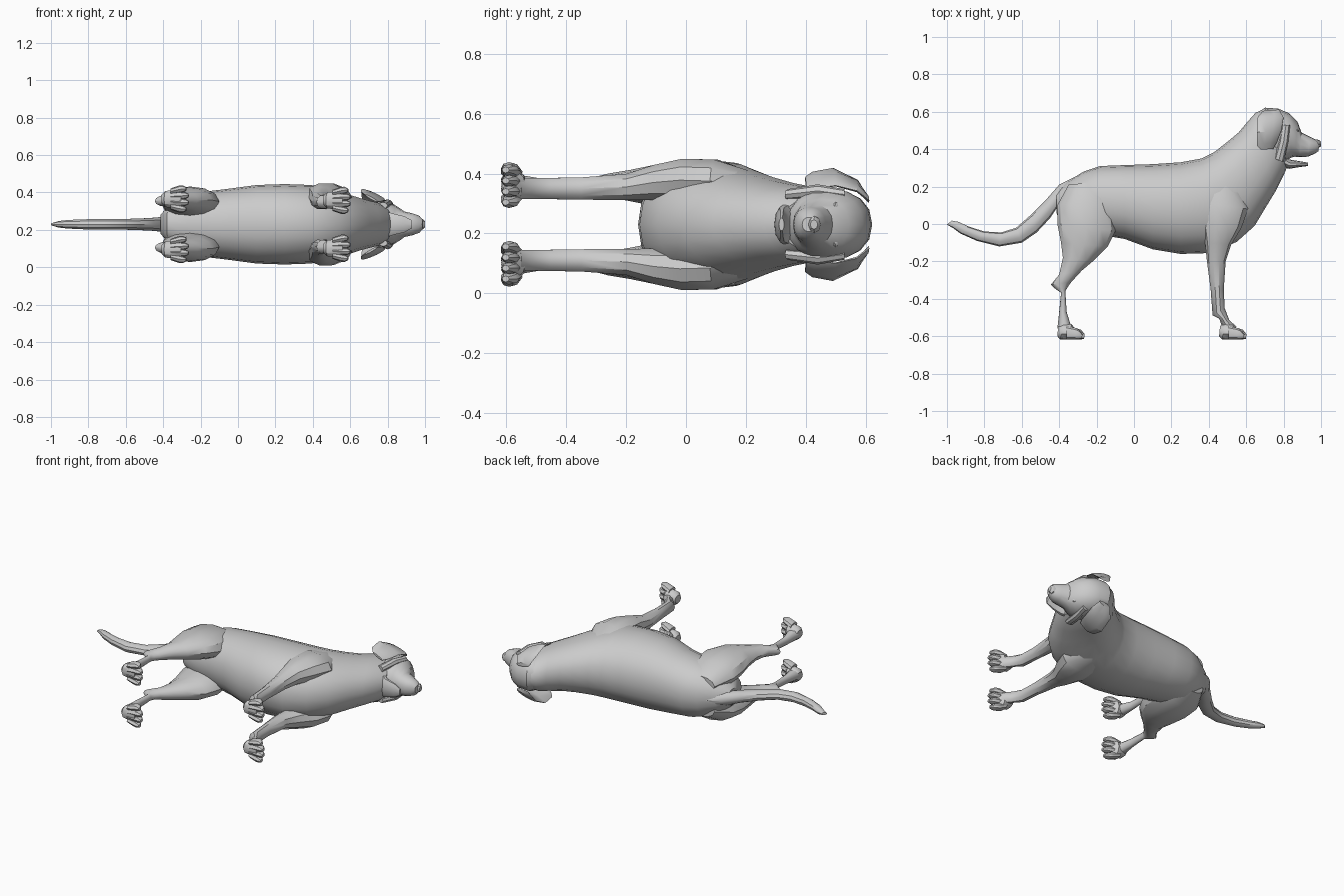
import bpy, bmesh, math

MID = 0.23  # height of the animal's plane of symmetry (it lies on its side)

grey = bpy.data.materials.new("plain_grey")
grey.diffuse_color = (0.6, 0.6, 0.6, 1)


def loft(name, sections, n=14, side=1, power=1.0, angle=35):
    """Skin rings; each is (x1, y1, x2, y2, half_width, offset=0, tilt=0)."""
    bm = bmesh.new()
    rings = []
    for s in sections:
        x1, y1, x2, y2, hw, off, tilt = tuple(s) + (0,) * (7 - len(s))
        ring = []
        for i in range(n):
            a = 2 * math.pi * i / n
            c, d = math.cos(a), math.sin(a)
            c = math.copysign(abs(c) ** power, c)
            d = math.copysign(abs(d) ** power, d)
            w = off + hw * d + tilt * c
            ring.append(bm.verts.new(((x1 + x2) / 2 + c * (x1 - x2) / 2,
                                      (y1 + y2) / 2 + c * (y1 - y2) / 2,
                                      MID + side * w)))
        rings.append(ring)
    for p, q in zip(rings, rings[1:]):
        for i in range(n):
            j = (i + 1) % n
            bm.faces.new((p[i], p[j], q[j], q[i]))
    bm.faces.new(rings[0])
    bm.faces.new(rings[-1])
    bmesh.ops.recalc_face_normals(bm, faces=bm.faces)
    me = bpy.data.meshes.new(name)
    bm.to_mesh(me)
    bm.free()
    me.materials.append(grey)
    ob = bpy.data.objects.new(name, me)
    bpy.context.collection.objects.link(ob)
    bpy.ops.object.select_all(action='DESELECT')
    ob.select_set(True)
    bpy.context.view_layer.objects.active = ob
    bpy.ops.object.shade_smooth_by_angle(angle=math.radians(angle))
    return ob


# Torso and neck, rump to throat
loft("torso", [
    (-0.415, 0.17, -0.415, 0.06, 0.05),
    (-0.36, 0.225, -0.38, -0.02, 0.10),
    (-0.27, 0.28, -0.27, -0.05, 0.155),
    (-0.18, 0.31, -0.17, -0.06, 0.175),
    (-0.05, 0.315, -0.05, -0.08, 0.19),
    (0.10, 0.32, 0.10, -0.135, 0.21),
    (0.25, 0.33, 0.25, -0.16, 0.215),
    (0.36, 0.35, 0.42, -0.155, 0.21),
    (0.43, 0.385, 0.55, -0.095, 0.19),
    (0.50, 0.44, 0.645, -0.01, 0.165),
    (0.56, 0.49, 0.705, 0.09, 0.145),
    (0.61, 0.55, 0.76, 0.18, 0.13),
    (0.65, 0.595, 0.80, 0.26, 0.12),
    (0.69, 0.612, 0.825, 0.32, 0.10)], n=20, power=0.92)

# Tail
loft("tail", [
    (-0.30, 0.26, -0.36, 0.08, 0.05),
    (-0.40, 0.21, -0.41, 0.09, 0.042),
    (-0.47, 0.13, -0.45, 0.03, 0.036),
    (-0.55, 0.05, -0.52, -0.045, 0.032),
    (-0.63, -0.02, -0.60, -0.10, 0.03),
    (-0.71, -0.045, -0.72, -0.12, 0.03),
    (-0.80, -0.04, -0.84, -0.09, 0.028),
    (-0.88, -0.015, -0.93, -0.05, 0.024),
    (-0.94, 0.012, -0.97, -0.02, 0.018),
    (-0.975, 0.018, -1.0, -0.004, 0.008)], n=10)

# Skull and muzzle
loft("head", [
    (0.64, 0.58, 0.72, 0.34, 0.09),
    (0.70, 0.622, 0.78, 0.33, 0.118),
    (0.77, 0.617, 0.82, 0.34, 0.118),
    (0.83, 0.592, 0.84, 0.355, 0.105),
    (0.875, 0.545, 0.86, 0.36, 0.085),
    (0.895, 0.49, 0.885, 0.357, 0.068),
    (0.94, 0.467, 0.93, 0.36, 0.058),
    (0.975, 0.45, 0.965, 0.375, 0.045),
    (0.993, 0.435, 0.985, 0.388, 0.024)], n=16, power=0.9)

# Open lower jaw
loft("lower_jaw", [
    (0.77, 0.40, 0.77, 0.31, 0.08),
    (0.83, 0.345, 0.83, 0.295, 0.06),
    (0.89, 0.335, 0.89, 0.305, 0.045),
    (0.93, 0.328, 0.93, 0.310, 0.022)], n=10)

# Nose
loft("nose", [
    (0.965, 0.452, 0.965, 0.41, 0.028),
    (0.988, 0.450, 0.988, 0.408, 0.028),
    (1.0, 0.440, 1.0, 0.415, 0.016)], n=8)


def paw(label, side, x, w):
    """Four fanned toes in front of a heel pad; x is the heel position."""
    loft(label + "_paw_pad", [
        (x, -0.545, x - 0.005, -0.60, 0.025, w),
        (x + 0.03, -0.53, x + 0.01, -0.617, 0.045, w),
        (x + 0.07, -0.535, x + 0.07, -0.617, 0.052, w),
        (x + 0.10, -0.57, x + 0.10, -0.615, 0.045, w)], n=10, side=side)
    for i in range(4):
        f = i - 1.5
        reach = 0.148 - 0.012 * abs(f)
        loft(f"{label}_toe_{i + 1}", [
            (x + 0.045, -0.545, x + 0.045, -0.617, 0.016, w + f * 0.027),
            (x + 0.09, -0.555, x + 0.09, -0.617, 0.021, w + f * 0.034),
            (x + reach - 0.02, -0.565, x + reach - 0.02, -0.617, 0.019, w + f * 0.036),
            (x + reach, -0.59, x + reach - 0.004, -0.614, 0.010, w + f * 0.036)],
            n=8, side=side)


for label, side in (("left", 1), ("right", -1)):
    # Hind leg: thigh, hock and thin shank
    loft(label + "_hind_leg", [
        (-0.35, 0.21, -0.16, 0.23, 0.05, 0.08),
        (-0.41, 0.10, -0.108, 0.14, 0.08, 0.11),
        (-0.41, 0.0, -0.10, -0.04, 0.08, 0.122),
        (-0.39, -0.10, -0.14, -0.12, 0.068, 0.13),
        (-0.38, -0.18, -0.215, -0.195, 0.052, 0.13),
        (-0.40, -0.27, -0.28, -0.25, 0.04, 0.13),
        (-0.445, -0.325, -0.335, -0.31, 0.03, 0.125),
        (-0.42, -0.347, -0.355, -0.338, 0.026, 0.125),
        (-0.39, -0.367, -0.367, -0.36, 0.023, 0.125),
        (-0.40, -0.47, -0.36, -0.47, 0.026, 0.125),
        (-0.41, -0.56, -0.34, -0.535, 0.034, 0.13)], n=12, side=side)
    paw(label + "_hind", side, -0.405, 0.135)

    # Front leg: shoulder, forearm and pastern
    loft(label + "_front_leg", [
        (0.36, 0.22, 0.55, 0.24, 0.05, 0.125),
        (0.34, 0.12, 0.61, 0.08, 0.075, 0.145),
        (0.36, 0.0, 0.575, -0.02, 0.075, 0.148),
        (0.38, -0.10, 0.52, -0.11, 0.062, 0.14),
        (0.39, -0.20, 0.49, -0.20, 0.046, 0.125),
        (0.41, -0.35, 0.48, -0.35, 0.039, 0.12),
        (0.42, -0.488, 0.485, -0.45, 0.037, 0.12),
        (0.455, -0.505, 0.51, -0.515, 0.036, 0.12),
        (0.475, -0.56, 0.55, -0.55, 0.036, 0.12)], n=10, side=side)
    paw(label + "_front", side, 0.46, 0.128)

    # Hanging ear flap
    loft(label + "_ear", [
        (0.69, 0.605, 0.775, 0.612, 0.012, 0.085, 0.005),
        (0.662, 0.575, 0.80, 0.57, 0.014, 0.128, 0.015),
        (0.657, 0.49, 0.788, 0.50, 0.014, 0.158, 0.028),
        (0.657, 0.42, 0.765, 0.44, 0.012, 0.148, 0.026),
        (0.68, 0.397, 0.745, 0.402, 0.007, 0.14, 0.018)], n=10, side=side)

    # Cheek fold below the ear
    loft(label + "_cheek_fold", [
        (0.79, 0.53, 0.835, 0.53, 0.018, 0.10),
        (0.775, 0.44, 0.825, 0.44, 0.022, 0.112),
        (0.75, 0.35, 0.80, 0.33, 0.018, 0.10)], n=8, side=side)

    # Eye
    loft(label + "_eye", [
        (0.860, 0.512, 0.860, 0.488, 0.016, 0.060),
        (0.874, 0.510, 0.876, 0.490, 0.014, 0.060),
        (0.880, 0.504, 0.882, 0.496, 0.006, 0.060)], n=8, side=side)
